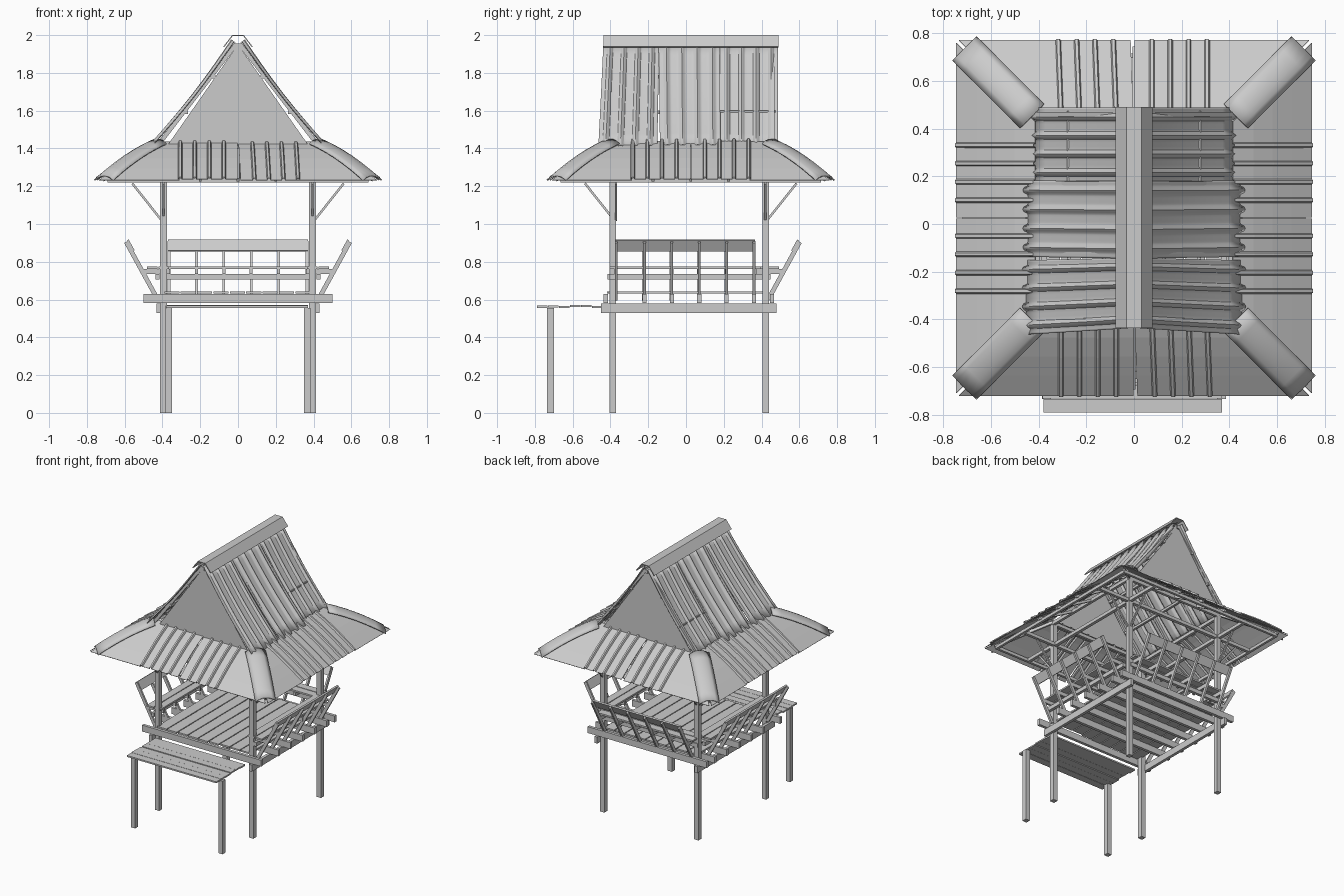
import bpy, bmesh, math, random
from mathutils import Matrix, Vector

if "Cube" in bpy.data.objects:
    bpy.data.objects.remove(bpy.data.objects["Cube"])
random.seed(4)
parts = {}
I = Matrix.Identity(4)
CY = 0.025                       # centre of the roof in y


def bm_of(name):
    return parts.setdefault(name, bmesh.new())


def box(name, x, y, z, M=I):
    lo, hi = Vector((x[0], y[0], z[0])), Vector((x[1], y[1], z[1]))
    S = Matrix.Diagonal((*(hi - lo), 1))
    bmesh.ops.create_cube(bm_of(name), size=1, matrix=M @ Matrix.Translation((lo + hi) / 2) @ S)


def beam(name, p, q, w, h, M=I):
    p, q = Vector(p), Vector(q)
    d = (q - p).normalized()
    side = d.cross(Vector((0, 0, 1))).normalized()
    up = side.cross(d)
    R = Matrix((side * w, d * (q - p).length, up * h)).transposed().to_4x4()
    bmesh.ops.create_cube(bm_of(name), size=1, matrix=M @ Matrix.Translation((p + q) / 2) @ R)


def grid(name, rows, M=I):
    bm = bm_of(name)
    vs = [[bm.verts.new(M @ Vector(c)) for c in r] for r in rows]
    for a, b in zip(vs, vs[1:]):
        for i in range(len(a) - 1):
            bm.faces.new((a[i], a[i + 1], b[i + 1], b[i]))


def turn(deg, cy):
    return Matrix.Translation((0, cy, 0)) @ Matrix.Rotation(math.radians(deg), 4, 'Z')


# posts, dock legs and floor frame
for s in (-1, 1):
    for y in (-0.388, 0.422):
        box("main_post", (s * .395 - .018, s * .395 + .018), (y - .018, y + .018), (0, 1.41))
    box("dock_leg", (s * .367 - .018, s * .367 + .018), (-.735, -.699), (0, .555))
    box("floor_side_beam", (s * .42 - .011, s * .42 + .011), (-.45, .48), (.53, .58))
JOISTS = [-.37, -.22, -.075, .07, .215, .36]
for y in [-.425] + JOISTS[1:] + [.455]:
    box("floor_joist", (-.5, .5), (y - .011, y + .011), (.582, .63))

# floor planks run front to back, dock planks run across
for i in range(9):
    x = -.39 + i * .0867
    box("floor_plank", (x, x + .08), (-.41 + random.uniform(-.01, .01), .43), (.631, .643))
for i in range(6):
    y = -.79 + i * .0583
    M = Matrix.Translation((0, 0, random.uniform(0, .006)))
    box("dock_plank", (-.385 + random.uniform(0, .01), .37), (y, y + .056), (.555, .566), M)

# benches on right, back and left
for deg, cy in ((0, -.005), (90, .01), (180, -.005)):
    M = turn(deg, cy)
    for s in JOISTS:
        s += .005
        beam("bench_back_strut", (.425, s, .60), (.592, s, .905), .014, .024, M)
        box("bench_seat_support", (.36, .5), (s - .008, s + .008), (.735, .763), M)
    box("bench_rail", (.415, .437), (-.40, .41), (.705, .735), M)
    for d in (.365, .427):
        box("bench_seat", (d, d + .056), (-.40, .40), (.763, .775), M)
    grid("bench_top_rail", [[(.552, -.37, .857), (.552, .37, .857)],
                            [(.584, -.37, .915), (.584, .37, .915)]], M)

# skirt roof: four sides with plain corner sheets, ribbed middle sheets and framing
PROF = [(.415, 1.435), (.50, 1.392), (.58, 1.344), (.66, 1.291), (.745, 1.232)]
for k in range(4):
    M = turn(90 * k, CY)
    for sg in (-1, 1):
        grid("skirt_corner_sheet", [[(d, sg * .31, z), (d, sg * (d - .01), z)] for d, z in PROF], M)
        cols = [(.002, 0)]
        for j in range(4):
            c = .075 + j * .077 if j < 4 else 0
            cols += [(c - .010, 0), (c - .005, .011), (c + .005, .011), (c + .010, 0)]
        tilt = .012 * (sg > 0) * (k % 2)
        grid("skirt_ribbed_sheet",
             [[(d + b * .5, sg * (c + tilt * i / 4), z + b + .004 - tilt * .4) for c, b in cols]
              for i, (d, z) in enumerate(PROF)], M)
        beam("roof_brace", (.405, sg * .395, 1.02), (.56, sg * .395, 1.215), .012, .012, M)
        box("eave_outrigger", (.38, .69), (sg * .397 - .011, sg * .397 + .011), (1.22, 1.245), M)
    for s in (-.2, 0, .2):
        beam("skirt_rafter", (.41, s, 1.405), (.715, s, 1.233), .014, .018, M)
    box("eave_beam", (.672, .69), (-.69, .69), (1.22, 1.243), M)
    box("ring_beam", (.385, .409), (-.41, .41), (1.22, 1.245), M)
    box("upper_ring_beam", (.395, .415), (-.415, .415), (1.39, 1.415), M)
    beam("hip_rafter", (.41, .41, 1.41), (.69, .69, 1.24), .016, .02, M)
    # curved hip cap, drawn along the diagonal
    H = turn(90 * k + 45, CY)
    rows = []
    for i in range(7):
        t = i / 6
        r = .605 + t * .40
        z = 1.437 - .193 * (.65 * t + .35 * t * t)
        rows.append([(r, w, z + .012 - 5 * w * w) for w in (-.07, -.045, -.02, .02, .045, .07)])
    grid("hip_cap", rows, H)

# steep upper roof: three corrugated sheets on each slope
SHEETS = [(-.437, -.142, -.464, -.152, .462), (-.145, .18, -.138, .182, .456), (.178, .488, .178, .488, .43)]
for sg in (-1, 1):
    for n, (t0, t1, b0, b1, bx) in enumerate(SHEETS):
        rows, lift = [], .004 * (n % 2)
        bz = 1.41
        for i in range(9):
            t = i / 8
            sag = .014 * math.sin(math.pi * t)
            row = []
            for j in range(41):
                f = j / 40
                y = (t0 + (t1 - t0) * f) * (1 - t) + (b0 + (b1 - b0) * f) * t
                w = .014 * max(0, math.cos(2 * math.pi * (f * 4 + .5))) ** 2 + lift - sag
                row.append((sg * (.025 + (bx - .025) * t + w * .8 - .005), y, 1.965 + (bz - 1.965) * t + w * .6))
            rows.append(row)
        grid("upper_roof_sheet", rows)
    # rafters and purlins
    for y in (-.405, -.12, .17, .46):
        beam("upper_rafter", (sg * .425, y, 1.415), (sg * .008, y, 1.955), .018, .022)
    for t in (.3, .65):
        x, z = .42 * t, 1.955 - .54 * t
        box("roof_purlin", (sg * x - .008, sg * x + .008), (-.42, .475), (z - .022, z - .004))
box("ridge_beam", (-.01, .01), (-.42, .475), (1.93, 1.955))

# gable triangles and ridge cap
for y in (-.412, .462):
    bm = bm_of("gable_panel")
    bm.faces.new([bm.verts.new(c) for c in ((-.385, y, 1.40), (.385, y, 1.40), (0, y, 1.95))])
CAP = [(-.076, 1.937), (-.03, 1.997), (.03, 1.997), (.076, 1.937)]
grid("ridge_cap", [[(x, y, z) for x, z in CAP] for y in (-.437, .49)])

# turn collected parts into objects; thin sheets get thickness
THIN = {"skirt_corner_sheet": .004, "skirt_ribbed_sheet": .004, "hip_cap": .008, "upper_roof_sheet": .004,
        "gable_panel": .006, "ridge_cap": .006, "bench_top_rail": .012}
SMOOTH = {"upper_roof_sheet", "hip_cap"}
for name, bm in parts.items():
    bmesh.ops.recalc_face_normals(bm, faces=bm.faces)
    me = bpy.data.meshes.new(name)
    bm.to_mesh(me)
    bm.free()
    ob = bpy.data.objects.new(name, me)
    bpy.context.collection.objects.link(ob)
    if name in THIN:
        m = ob.modifiers.new("thickness", 'SOLIDIFY')
        m.thickness, m.offset = THIN[name], 0
    if name in SMOOTH:
        bpy.ops.object.select_all(action='DESELECT')
        ob.select_set(True)
        bpy.context.view_layer.objects.active = ob
        bpy.ops.object.shade_smooth_by_angle(angle=math.radians(35))
